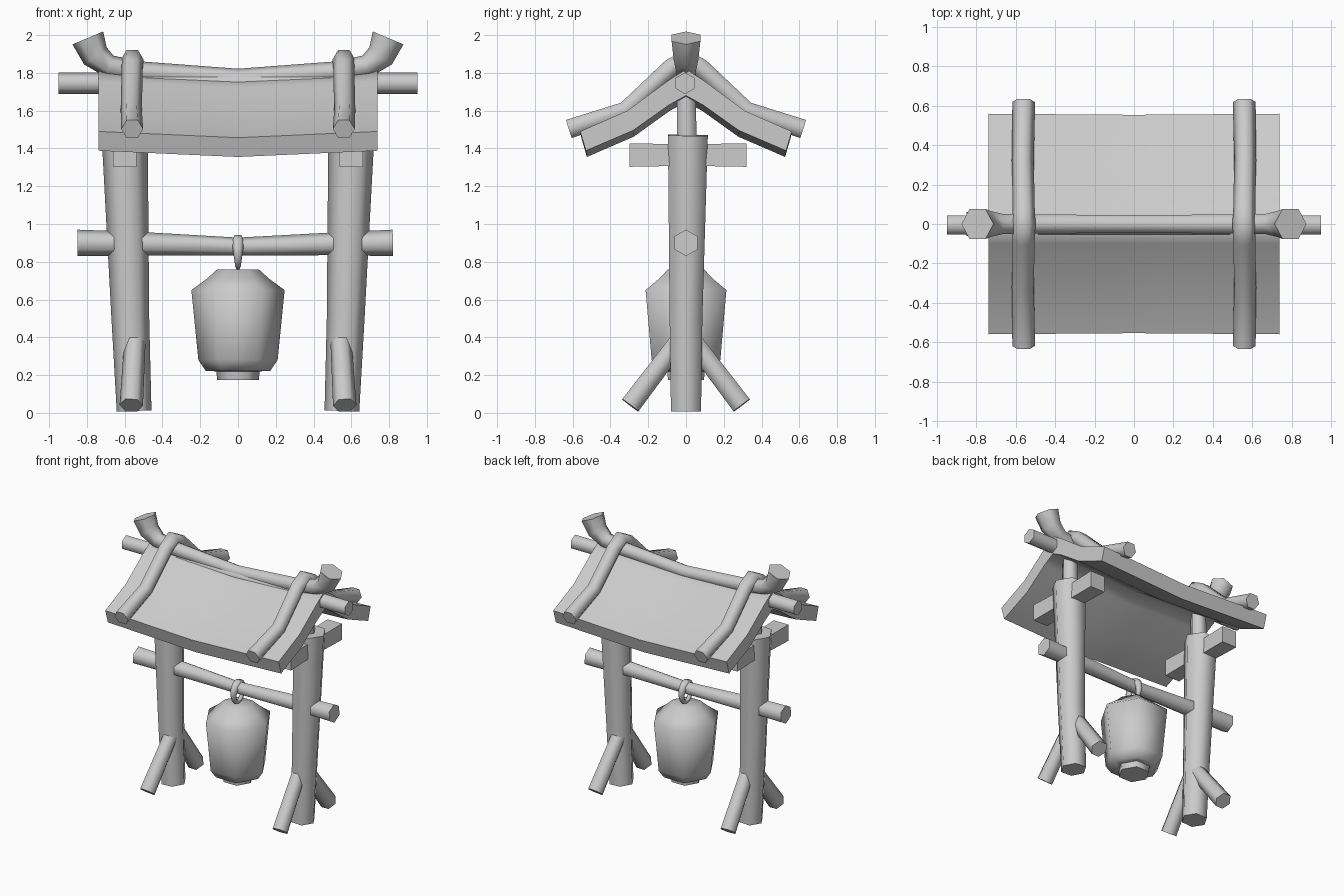
import bpy, bmesh, math
from mathutils import Vector

cube = bpy.data.objects.get("Cube")
if cube:
    bpy.data.objects.remove(cube, do_unlink=True)

grey = bpy.data.materials.new("plain_grey")
grey.use_nodes = True
COLOUR = (0.6, 0.6, 0.6, 1)
grey.diffuse_color = COLOUR
grey.node_tree.nodes["Principled BSDF"].inputs["Base Color"].default_value = COLOUR


def finish(name, bm, angle=65):
    bmesh.ops.recalc_face_normals(bm, faces=bm.faces)
    mesh = bpy.data.meshes.new(name)
    bm.to_mesh(mesh)
    bm.free()
    mesh.materials.append(grey)
    ob = bpy.data.objects.new(name, mesh)
    bpy.context.collection.objects.link(ob)
    bpy.ops.object.select_all(action='DESELECT')
    ob.select_set(True)
    bpy.context.view_layer.objects.active = ob
    bpy.ops.object.shade_smooth_by_angle(angle=math.radians(angle))
    return ob


def tube(name, points, radii, side, sides=6, turn=0.0, closed=False):
    """Faceted log along a path; side is a fixed axis across the path."""
    bm = bmesh.new()
    pts = [Vector(p) for p in points]
    side = Vector(side)
    n = len(pts)
    rings = []
    for i, (p, r) in enumerate(zip(pts, radii)):
        a = pts[(i - 1) % n] if closed else pts[max(i - 1, 0)]
        b = pts[(i + 1) % n] if closed else pts[min(i + 1, n - 1)]
        along = (b - a).normalized()
        u = (side - along * side.dot(along)).normalized()
        v = along.cross(u)
        ring = []
        for k in range(sides):
            t = math.radians(turn) + math.tau * k / sides
            ring.append(bm.verts.new(p + (u * math.cos(t) + v * math.sin(t)) * r))
        rings.append(ring)
    for i in range(n if closed else n - 1):
        a, b = rings[i], rings[(i + 1) % n]
        for k in range(sides):
            m = (k + 1) % sides
            bm.faces.new((a[k], a[m], b[m], b[k]))
    if not closed:
        bm.faces.new(rings[0])
        bm.faces.new(rings[-1])
    return finish(name, bm)


def both_ways(half, axis):
    """Mirror a half path, given from the middle outwards, across an axis."""
    flip = [tuple(-c if i == axis else c for i, c in enumerate(p)) for p in half[:0:-1]]
    return flip + half


X, Y = (1, 0, 0), (0, 1, 0)

# Posts, necks, ties, braces and rafters on each side
for s, label in ((1, "left"), (-1, "right")):
    tube(f"post_{label}", [(s * .55, 0, .01), (s * .57, 0, .5), (s * .6, .01, 1.47)],
         [.092, .1, .122], X)
    tube(f"post_neck_{label}", [(s * .585, .005, 1.45), (s * .585, 0, 1.78)], [.06, .055], X)
    tube(f"tie_beam_{label}", [(s * .6, -.3, 1.365), (s * .6, 0, 1.365), (s * .6, .32, 1.365)],
         [.088, .08, .088], X, sides=4, turn=45)
    for d, end in ((-1, "front"), (1, "back")):
        tube(f"brace_{end}_{label}", [(s * .565, d * .295, .04), (s * .545, d * .03, .39)],
             [.062, .056], X)
    rafter = [(s * .56, 0, 1.87), (s * .56, .075, 1.83), (s * .565, .32, 1.6), (s * .56, .62, 1.503)]
    tube(f"rafter_{label}", both_ways(rafter, 1),
         [.058, .056, .056, .06, .056, .056, .058], X)

# Cross beam, top beam and upswept ridge log
tube("cross_beam", [(-.85, 0, .9), (-.5, 0, .895), (0, 0, .88), (.5, 0, .895), (.82, 0, .9)],
     [.07, .062, .048, .06, .07], Y, turn=30)
tube("top_beam", [(-.95, -.005, 1.745), (.95, -.005, 1.745)], [.057, .057], Y, turn=30)
ridge = [(0, 0, 1.77), (.52, 0, 1.805), (.68, 0, 1.835), (.755, 0, 1.89), (.795, 0, 1.985)]
radii = [.052, .056, .06, .075, .088]
tube("ridge_log", both_ways(ridge, 0), radii[:0:-1] + radii, Y, turn=30)

# Sagging roof slab: chevron section repeated along x
top = [(0, 1.82), (.1, 1.755), (.31, 1.6), (.56, 1.49)]
under = [(.53, 1.388), (.28, 1.495), (.09, 1.63), (0, 1.68)]
half = top + under
section = half + [(-y, z) for y, z in half[-2:0:-1]]
bm = bmesh.new()
rows = []
for i in range(9):
    x = -.738 + 1.476 * i / 8
    sag = .033 * (1 - abs(x) / .738)
    rows.append([bm.verts.new((x, y * (1 - sag * .3), z - sag)) for y, z in section])
n = len(section)
for a, b in zip(rows, rows[1:]):
    for k in range(n):
        m = (k + 1) % n
        bm.faces.new((a[k], a[m], b[m], b[k]))
for row, order in ((rows[0], 1), (rows[-1], -1)):
    for k in range(n // 2):
        quad = [row[k], row[k + 1], row[-k - 2], row[-k - 1]]
    # end caps as quads joining upper and lower lines on each slope
    for k in range(3):
        bm.faces.new((row[k], row[k + 1], row[6 - k], row[7 - k]))
        bm.faces.new((row[-k % n], row[n - k - 1], row[8 + k], row[7 + k]))
finish("roof", bm, 70)

# Hanging bell with a small foot
profile = [(.11, .175), (.115, .22), (.17, .222), (.21, .28), (.247, .65), (.165, .71), (.11, .76)]
tube("bell", [(0, 0, z) for r, z in profile], [r for r, z in profile], X)

# Hanger loop round the cross beam, thinner at the bottom
loop, thick = [], []
for i in range(12):
    t = math.tau * i / 12
    loop.append((0, .055 * math.cos(t), .842 + .07 * math.sin(t)))
    thick.append(.024 + .01 * math.sin(t))
tube("hanger_loop", loop, thick, X, closed=True)
